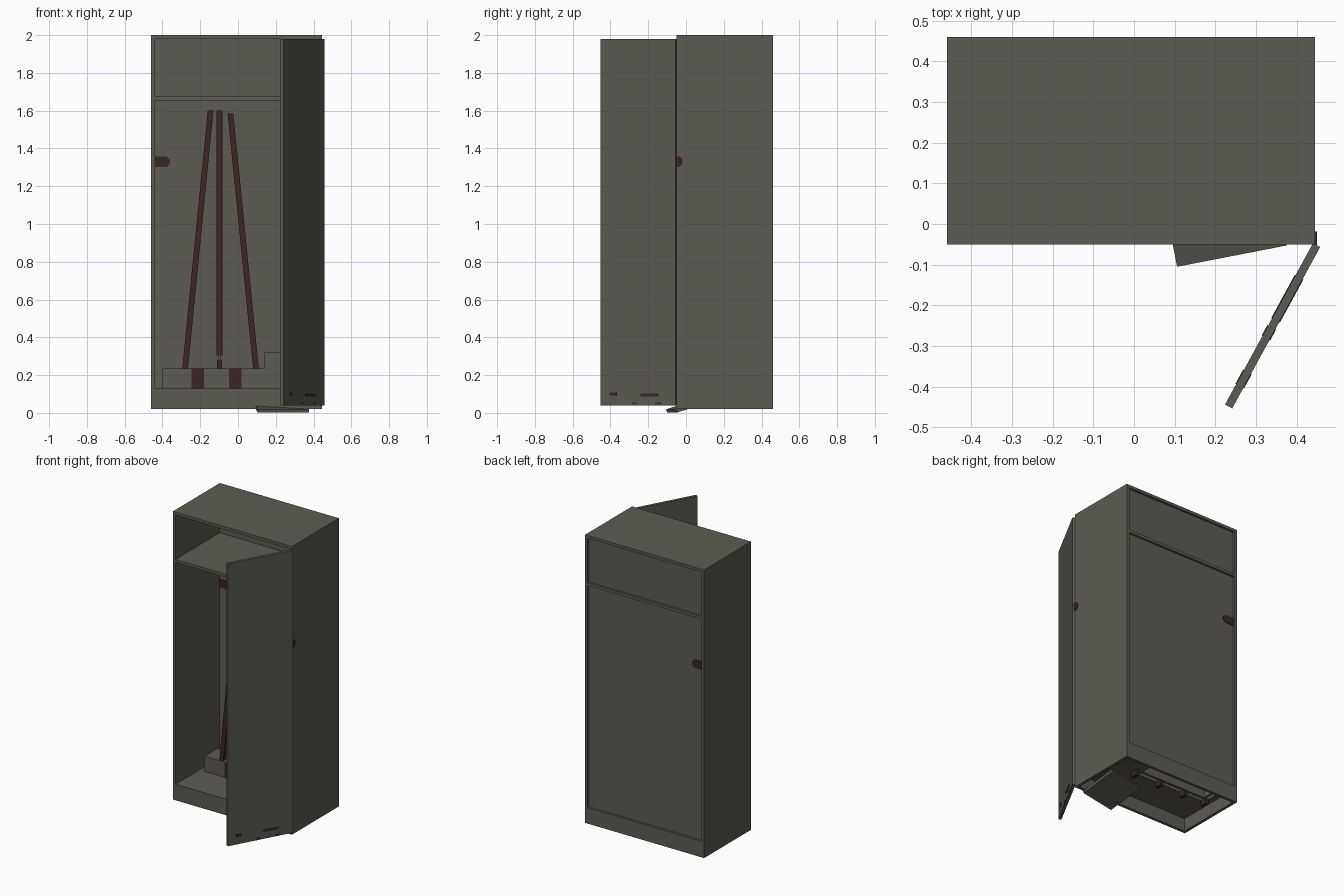
import bpy, bmesh, math
from mathutils import Vector, Matrix

old = bpy.data.objects.get("Cube")
if old:
    bpy.data.objects.remove(old, do_unlink=True)


def material(name, colour):
    m = bpy.data.materials.new(name)
    m.use_nodes = True
    m.diffuse_color = (*colour, 1)
    bsdf = m.node_tree.nodes["Principled BSDF"]
    bsdf.inputs["Base Color"].default_value = (*colour, 1)
    bsdf.inputs["Roughness"].default_value = 0.8
    return m


GREY = material("olive_grey", (0.108, 0.105, 0.084))
RED = material("dark_maroon", (0.045, 0.019, 0.019))


def finish(name, bm, mat):
    bmesh.ops.recalc_face_normals(bm, faces=bm.faces)
    mesh = bpy.data.meshes.new(name)
    bm.to_mesh(mesh)
    bm.free()
    mesh.materials.append(mat)
    obj = bpy.data.objects.new(name, mesh)
    bpy.context.collection.objects.link(obj)
    return obj


def box(name, x, y, z, mat=GREY, frame=None):
    """Box from three (low, high) ranges, optionally placed by a matrix."""
    bm = bmesh.new()
    bmesh.ops.create_cube(bm, size=1)
    for v in bm.verts:
        v.co = Vector([(lo + hi) / 2 + c * (hi - lo)
                       for c, (lo, hi) in zip(v.co, (x, y, z))])
    if frame:
        bm.transform(frame)
    return finish(name, bm, mat)


def prism(name, outline, depth, frame, mat):
    """Flat outline extruded along its local z."""
    bm = bmesh.new()
    face = bm.faces.new([bm.verts.new((a, b, 0)) for a, b in outline])
    new = bmesh.ops.extrude_face_region(bm, geom=[face])["geom"]
    bmesh.ops.translate(bm, vec=(0, 0, depth),
                        verts=[g for g in new if isinstance(g, bmesh.types.BMVert)])
    bm.transform(frame)
    return finish(name, bm, mat)


L, R, F, B = -0.46, 0.445, -0.05, 0.46
T = 0.02
inside = (L + T, R - T)

# Cabinet shell
box("left_wall", (L, L + T), (F, B), (T, 2))
box("right_wall", (R - T, R), (F, B), (T, 2))
box("top_panel", inside, (F, B), (2 - T, 2))
box("back_panel", inside, (B - 0.03, B - 0.015), (0.13, 2 - T))
box("upper_shelf", inside, (F, B), (1.655, 1.675))

# Plinth and floor, with an opening under the rack
box("front_plinth", inside, (F, F + T), (T, 0.13))
box("back_plinth", inside, (B - T, B), (T, 0.13))
box("floor_front", inside, (F + T, 0.21), (0.11, 0.13))
box("floor_back", inside, (0.35, B - T), (0.11, 0.13))
box("floor_left", (L + T, -0.4), (0.21, 0.35), (0.11, 0.13))
box("floor_right", (0.14, R - T), (0.21, 0.35), (0.11, 0.13))

# Hollow rack step and taller corner box
box("rack_front", (-0.4, 0.14), (0.21, 0.225), (0.13, 0.235))
box("rack_back", (-0.4, 0.14), (0.335, 0.35), (0.13, 0.235))
box("rack_end", (-0.4, -0.385), (0.225, 0.335), (0.13, 0.235))
box("rack_top", (-0.385, 0.14), (0.225, 0.335), (0.22, 0.235))
box("corner_box", (0.14, R - T), (0.21, B - 0.03), (0.13, 0.32))

# Maroon rack brackets
for i, x in enumerate((-0.213, -0.015)):
    box(f"rack_plate_{i}", (x - 0.033, x + 0.033), (0.205, 0.21), (0.13, 0.235), RED)
for i, x in enumerate((-0.385, -0.213, -0.015, 0.185)):
    box(f"rack_bracket_{i}", (x - 0.012, x + 0.012), (0.205, 0.255), (0.07, 0.11), RED)

# Three slim poles, the outer two leaning inward
for name, foot, head, low, high in (("left_pole", -0.28, -0.145, 0.235, 1.6),
                                    ("middle_pole", -0.098, -0.098, 0.305, 1.6),
                                    ("right_pole", 0.095, -0.04, 0.235, 1.585)):
    bm = bmesh.new()
    bmesh.ops.create_cube(bm, size=1)
    for v in bm.verts:
        up = v.co.z > 0
        v.co = Vector(((head if up else foot) + v.co.x * 0.03,
                       0.232 + v.co.y * 0.025, high if up else low))
    finish(name, bm, RED)
box("middle_pole_foot", (-0.112, -0.084), (0.22, 0.245), (0.235, 0.28), RED)
box("middle_pole_joint", (-0.107, -0.089), (0.224, 0.24), (0.28, 0.305), GREY)

# Latch plates with a chamfered end
def latch(name, length, height, depth, frame):
    h, c = height / 2, height * 0.3
    prism(name, ((0, -h), (length - c, -h), (length, c - h), (length, h - c),
                 (length - c, h), (0, h)), depth, frame, RED)


stand = Matrix.Rotation(math.pi / 2, 4, "X")
latch("back_latch", 0.08, 0.055, 0.025,
      Matrix.Translation((L + T, B - 0.01, 1.33)) @ stand)
latch("side_latch", 0.04, 0.055, 0.005,
      Matrix.Translation((R, F - 0.008, 1.33)) @ Matrix.Rotation(math.pi / 2, 4, "Z") @ stand)

# Open door, local x runs from hinge to free edge
hinge = Matrix.Translation((0.449, -0.052, 0)) @ Matrix.Rotation(math.radians(241.4), 4, "Z")
box("door", (0, 0.452), (-0.01, 0.01), (0.04, 1.98), GREY, hinge)
for i, (a, b, z, h) in enumerate(((0.1, 0.21, 0.095, 0.014), (0.355, 0.395, 0.1, 0.018),
                                  (0.09, 0.12, 0.05, 0.008), (0.23, 0.26, 0.05, 0.008))):
    box(f"door_slot_{i}", (a, b), (-0.012, 0.012), (z - h / 2, z + h / 2), RED, hinge)

# Loose tilted panel lying under the front edge
loose = (Matrix.Translation((0.105, -0.1, 0.002)) @ Matrix.Rotation(math.radians(11), 4, "Z")
         @ Matrix.Rotation(math.radians(17), 4, "X"))
box("loose_panel", (0, 0.275), (0, 0.25), (0, 0.018), GREY, loose)
